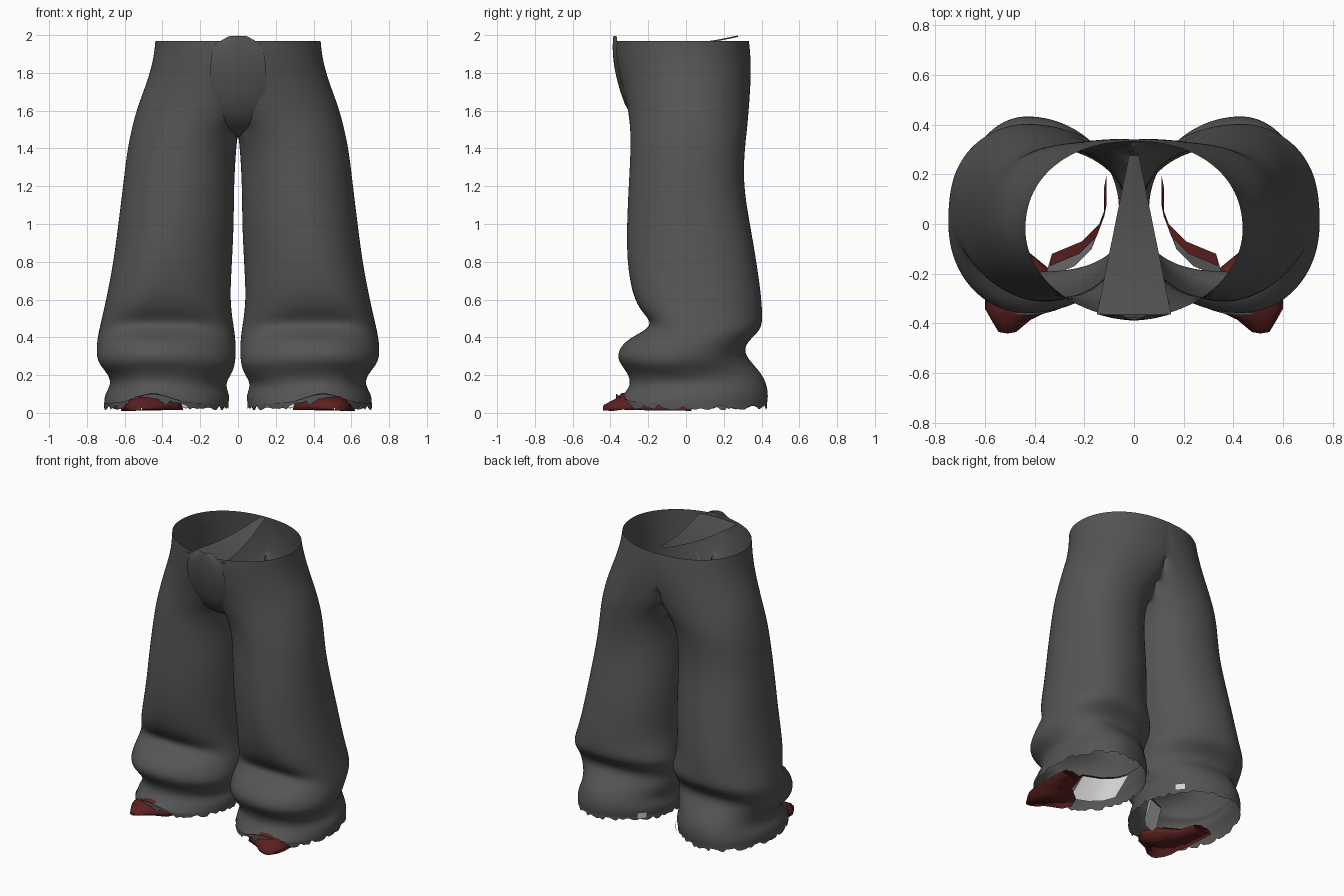
import bpy
import bmesh
import random
from math import sin, cos, pi, exp, copysign

random.seed(4)
cube = bpy.data.objects.get("Cube")
if cube:
    bpy.data.objects.remove(cube)


def make_material(name, rgb):
    mat = bpy.data.materials.new(name)
    mat.use_nodes = True
    colour = (*rgb, 1)
    mat.diffuse_color = colour
    shader = mat.node_tree.nodes["Principled BSDF"]
    shader.inputs["Base Color"].default_value = colour
    shader.inputs["Roughness"].default_value = 0.9
    return mat


charcoal = make_material("charcoal cloth", (0.09, 0.09, 0.09))
dark_red = make_material("dark red shoe", (0.105, 0.014, 0.014))
pale = make_material("pale lining", (0.65, 0.65, 0.65))


def loft(name, rows, mat, closed=False, subdivide=0, mirror=True):
    """Skin a list of equally long point rows into a sheet or tube."""
    bm = bmesh.new()
    grid = [[bm.verts.new(p) for p in row] for row in rows]
    for low, high in zip(grid, grid[1:]):
        count = len(low)
        for i in range(count if closed else count - 1):
            j = (i + 1) % count
            quad = (low[i], low[j], high[j], high[i])
            # Nothing is built on the centre plane, so the hips stay hollow
            if any(abs(v.co.x) > 0.0001 for v in quad):
                bm.faces.new(quad)
    loose = [v for v in bm.verts if not v.link_faces]
    bmesh.ops.delete(bm, geom=loose, context="VERTS")
    mesh = bpy.data.meshes.new(name)
    bm.to_mesh(mesh)
    bm.free()
    mesh.materials.append(mat)
    obj = bpy.data.objects.new(name, mesh)
    bpy.context.collection.objects.link(obj)
    for face in mesh.polygons:
        face.use_smooth = True
    if mirror:
        obj.modifiers.new("both sides", "MIRROR").merge_threshold = 0.002
    if subdivide:
        smooth = obj.modifiers.new("soft cloth", "SUBSURF")
        smooth.levels = smooth.render_levels = subdivide


def outline(z, inner, outer, front, back, count):
    """Rounded leg section, fuller outside, cut off at the centre plane."""
    points = []
    lean = 0.055 * min(1, max(0, (1.4 - z) / 0.8))
    middle = (inner + outer) / 2 + lean
    for i in range(count):
        a = 2 * pi * i / count
        c, s = cos(a), sin(a)
        # Where a fold dips in, the section is flatter with fuller corners
        if z < 0.7:
            dent = front + 0.34 if s < 0 else 0.40 - back
            power = 1 - 2 * min(0.18, max(0, dent))
        else:
            power = 1.02 if s < 0 else 0.92
        c, s = copysign(abs(c) ** power, c), copysign(abs(s) ** power, s)
        x = middle + c * (outer - middle if c > 0 else middle - inner)
        y = (front + back) / 2 + (back - front) / 2 * s
        points.append((max(x, 0), y, a))
    return points


def hem_lift(x, y):
    """The hem is raised where it rests on the shoe."""
    return 0.05 * exp(-((x - 0.45) / 0.13) ** 2) if y < 0 else 0


# Trouser legs: front height, back height, inner x, outer x, front y, back y
sections = [
    (0.04, 0.04, 0.05, 0.71, -0.37, 0.43),
    (0.10, 0.09, 0.04, 0.71, -0.34, 0.44),
    (0.18, 0.14, 0.07, 0.67, -0.29, 0.42),
    (0.24, 0.20, 0.03, 0.69, -0.31, 0.36),
    (0.30, 0.25, 0.015, 0.735, -0.36, 0.305),
    (0.35, 0.30, 0.01, 0.75, -0.365, 0.325),
    (0.40, 0.37, 0.01, 0.75, -0.31, 0.385),
    (0.45, 0.44, 0.015, 0.74, -0.16, 0.405),
    (0.52, 0.52, 0.03, 0.72, -0.235, 0.405),
    (0.62, 0.62, 0.04, 0.695, -0.285, 0.40),
    (0.80, 0.80, 0.03, 0.66, -0.315, 0.375),
    (1.00, 1.00, 0.02, 0.635, -0.315, 0.34),
    (1.20, 1.20, 0.02, 0.61, -0.305, 0.305),
    (1.38, 1.38, 0.01, 0.59, -0.295, 0.31),
    (1.50, 1.50, -0.05, 0.565, -0.295, 0.325),
    (1.62, 1.62, -0.22, 0.535, -0.31, 0.335),
    (1.76, 1.76, -0.34, 0.48, -0.345, 0.345),
    (1.88, 1.88, -0.41, 0.448, -0.375, 0.345),
    (1.97, 1.97, -0.44, 0.44, -0.38, 0.335),
]
rows = []
for z_front, z_back, *size in sections:
    row = []
    z_mid = (z_front + z_back) / 2
    fold = max(0, 1 - abs(z_mid - 0.36) / 0.26)
    for x, y, a in outline(z_mid, *size, 32):
        # Folds dip at both ends of the shin and fall towards the back
        z = z_mid - (z_back - z_front) / 2 * sin(a)
        dip = 0.03 * fold * cos(2 * a)
        lift = hem_lift(x, y) if z_mid < 0.05 else 0
        row.append((x, y, z - dip + lift))
    rows.append(row)
loft("trouser_legs", rows, charcoal, closed=True, subdivide=2)

# Torn threads along the hem, with a pale worn spot near the inner back
upper, lower, worn_low, worn_high = [], [], [], []
for x, y, a in outline(0.04, *sections[0][2:], 110):
    lift = hem_lift(x, y)
    upper.append((x, y, 0.05 + lift))
    lower.append((x, y, 0.014 + 0.7 * lift + random.uniform(0, 0.028)))
    if 2.33 < a < 2.57:
        worn_low.append((x - 0.012, y + 0.012, 0.04))
        worn_high.append((x - 0.014, y + 0.014, 0.085))
loft("ragged_hem", [lower, upper], charcoal, closed=True)
loft("worn_spot", [worn_low, worn_high], pale)

# Bulging front panel: height, half width, depth
panel = []
for z, half, y in [(1.46, 0.04, -0.10), (1.49, 0.085, -0.21),
                   (1.57, 0.125, -0.30), (1.70, 0.15, -0.352),
                   (1.85, 0.15, -0.387), (1.95, 0.13, -0.39),
                   (1.995, 0.05, -0.385)]:
    panel.append([(half * t / 4, y + 0.022 * (t / 4) ** 2, z)
                  for t in range(-4, 5)])
loft("front_panel", panel, charcoal, subdivide=1, mirror=False)

# Narrow gusset across the waist, from the front panel to the back seam
gusset = []
for i in range(7):
    t = i / 6
    half = 0.15 - 0.13 * t
    y = -0.365 + 0.64 * t
    z = 1.95 + 0.04 * t - 0.03 * sin(pi * t)
    gusset.append([(-half, y, z), (0, y, z + 0.008), (half, y, z)])
loft("waist_gusset", gusset, charcoal, mirror=False)

# Shoe toe and outer sole: centre x, y, half width, height
toe = []
for x, y, half, height in [(0.55, 0.03, 0.07, 0.03),
                           (0.53, -0.10, 0.09, 0.05),
                           (0.47, -0.19, 0.14, 0.07),
                           (0.445, -0.28, 0.155, 0.085),
                           (0.46, -0.34, 0.14, 0.085),
                           (0.495, -0.385, 0.08, 0.055),
                           (0.51, -0.435, 0.035, 0.025),
                           (0.51, -0.44, 0.005, 0.01)]:
    toe.append([(x + half * cos(pi * k / 10), y,
                 0.015 + height * sin(pi * k / 10)
                 + random.uniform(-0.005, 0.005)) for k in range(11)])
loft("shoe_toe", toe, dark_red, closed=True)


def strip(name, path, shift, start, end, mat):
    """Band along a path, leaning by the given x and y shift."""
    near = [(x, y, start) for x, y in path]
    far = [(x + shift[0], y + shift[1], end) for x, y in path]
    loft(name, [near, far], mat)


# Inner side of the shoe: red on top, pale sole below
side = [(0.11, 0.20), (0.11, 0.08), (0.14, 0), (0.21, -0.07), (0.33, -0.12)]
strip("shoe_side", side, (0.01, -0.05), 0.17, 0.165, dark_red)
strip("shoe_sole", side[1:], (0.03, -0.10), 0.16, 0.025, pale)
